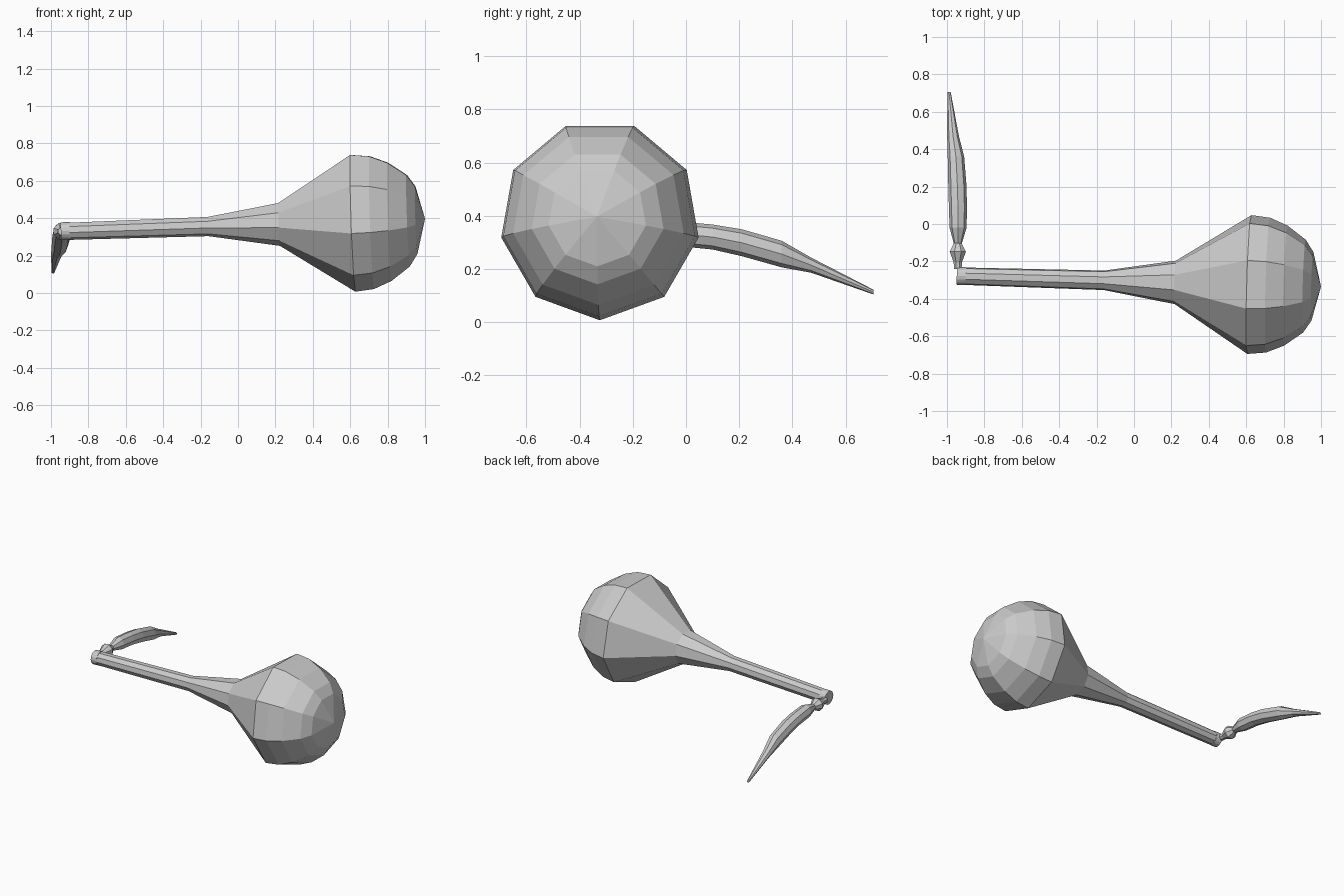
import bpy, bmesh, math
from mathutils import Vector

if "Cube" in bpy.data.objects:
    bpy.data.objects.remove(bpy.data.objects["Cube"])


def loft(name, stations, u, v, sides, phase):
    """Skin polygon rings (centre, radius along u, radius along v)."""
    bm = bmesh.new()
    rings = []
    for c, ru, rv in stations:
        c = Vector(c)
        if ru == 0:
            rings.append([bm.verts.new(c)])
            continue
        angles = [phase + 2 * math.pi * i / sides for i in range(sides)]
        rings.append([bm.verts.new(c + u * ru * math.cos(a) + v * rv * math.sin(a)) for a in angles])
    for a, b in zip(rings, rings[1:]):
        for i in range(sides):
            j = (i + 1) % sides
            if len(b) == 1:
                bm.faces.new((a[i], a[j], b[0]))
            else:
                bm.faces.new((a[i], a[j], b[j], b[i]))
    for ring in (rings[0], rings[-1]):
        if len(ring) > 1:
            bm.faces.new(ring)
    bmesh.ops.recalc_face_normals(bm, faces=bm.faces)
    mesh = bpy.data.meshes.new(name)
    bm.to_mesh(mesh)
    bm.free()
    obj = bpy.data.objects.new(name, mesh)
    bpy.context.collection.objects.link(obj)
    return obj


# Slightly tilted main axis, from handle end to rounded tip
start, tip = Vector((-0.945, -0.278, 0.33)), Vector((1.0, -0.335, 0.397))
axis = (tip - start).normalized()
side = Vector((0, 0, 1)).cross(axis).normalized()
up = axis.cross(side)


def on_axis(x):
    return start + (tip - start) * (x - start.x) / (tip.x - start.x)


# Nine-sided handle flaring into a domed bulb
body = [(-0.945, 0.047), (-0.16, 0.053), (0.22, 0.118), (0.615, 0.377),
        (0.715, 0.366), (0.81, 0.326), (0.91, 0.252), (0.953, 0.186), (1.0, 0)]
loft("handle_and_bulb", [(on_axis(x), r, r) for x, r in body], side, up, 9, -math.pi / 2)

# Rounder collar at the handle end
loft("end_collar", [(on_axis(x), 0.048, 0.048) for x in (-0.946, -0.9)], side, up, 16, 0)

X, Z = Vector((1, 0, 0)), Vector((0, 0, 1))

# Diamond-shaped joint
joint = [(-0.24, 0.022), (-0.205, 0.024), (-0.148, 0.047), (-0.1, 0.021)]
loft("joint", [((-0.942, y, 0.33), r, r) for y, r in joint], X, Z, 8, math.pi / 8)

# Curved tapering arm: y, x min, x max, z min, z max
arm = [(-0.11, -0.962, -0.922, 0.31, 0.35),
       (-0.02, -0.986, -0.895, 0.285, 0.378),
       (0.10, -0.990, -0.893, 0.273, 0.367),
       (0.21, -0.993, -0.896, 0.248, 0.349),
       (0.36, -0.996, -0.908, 0.206, 0.306),
       (0.47, -0.999, -0.936, 0.186, 0.243),
       (0.705, -0.998, -0.980, 0.104, 0.122)]
loft("arm", [(((a + b) / 2, y, (c + d) / 2), (b - a) / 2, (d - c) / 2)
             for y, a, b, c, d in arm], X, Z, 8, 0)
